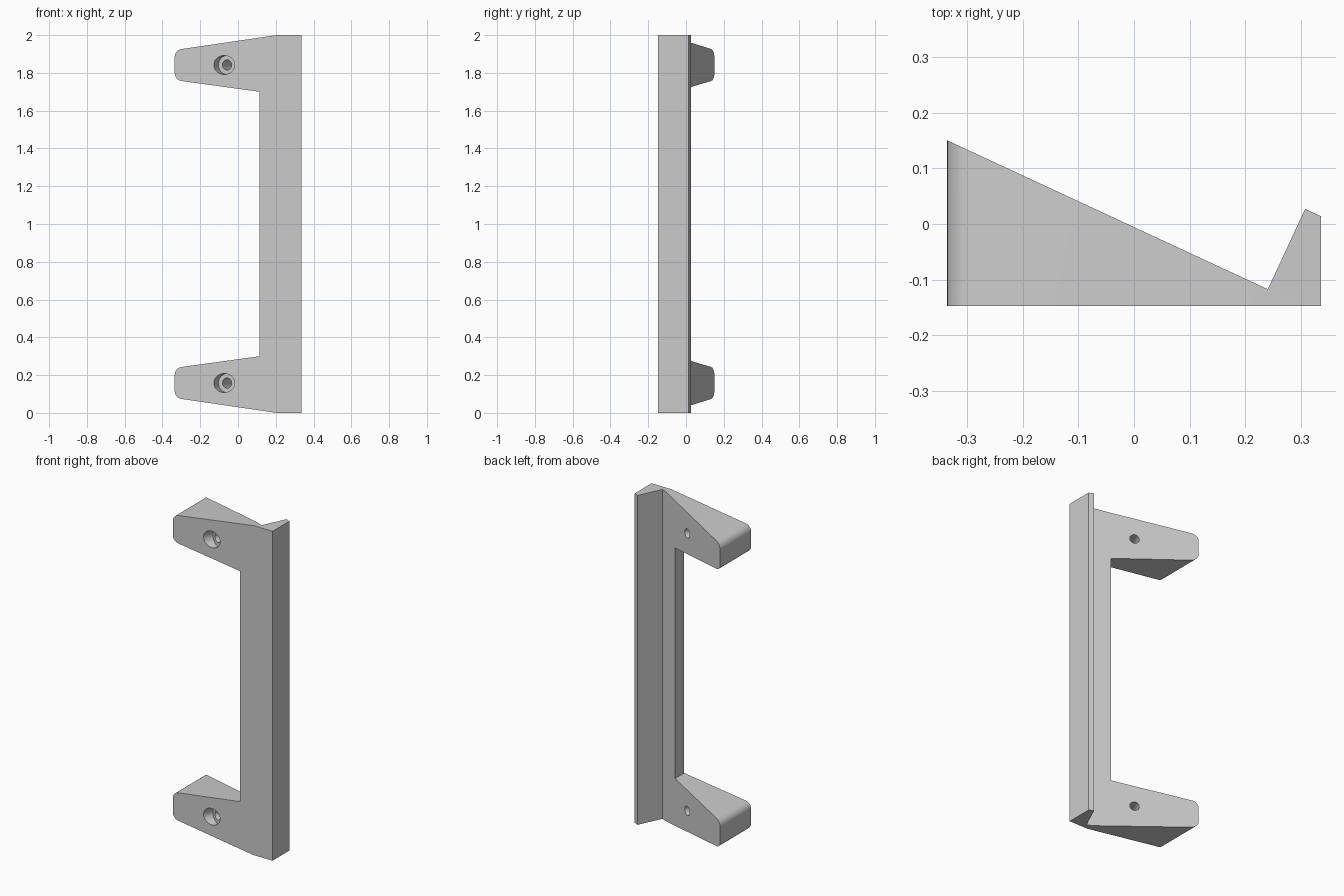
import bpy, bmesh, math
from mathutils import Vector

cube = bpy.data.objects.get("Cube")
if cube:
    bpy.data.objects.remove(cube)

grey = bpy.data.materials.new("plain_grey")
grey.use_nodes = True
colour = (0.6, 0.6, 0.6, 1)
grey.diffuse_color = colour
grey.node_tree.nodes["Principled BSDF"].inputs["Base Color"].default_value = colour


def prism(name, points, offset, round_x=None):
    """Extrude a flat outline; optionally round its corners at one x."""
    bm = bmesh.new()
    face = bm.faces.new([bm.verts.new(p) for p in points])
    new = bmesh.ops.extrude_face_region(bm, geom=[face])["geom"]
    bmesh.ops.translate(bm, vec=offset,
                        verts=[v for v in new if isinstance(v, bmesh.types.BMVert)])
    if round_x is not None:
        along = Vector(offset).normalized()
        edges = [e for e in bm.edges
                 if all(abs(v.co.x - round_x) < 1e-4 for v in e.verts)
                 and abs((e.verts[0].co - e.verts[1].co).normalized().dot(along)) > 0.99]
        bmesh.ops.bevel(bm, geom=edges, offset=0.036, segments=8,
                        profile=0.5, affect='EDGES')
    bmesh.ops.recalc_face_normals(bm, faces=bm.faces)
    mesh = bpy.data.meshes.new(name)
    bm.to_mesh(mesh)
    bm.free()
    mesh.materials.append(grey)
    ob = bpy.data.objects.new(name, mesh)
    bpy.context.collection.objects.link(ob)
    return ob


def boolean(target, helper, operation):
    mod = target.modifiers.new(helper.name, 'BOOLEAN')
    mod.operation, mod.object, mod.solver = operation, helper, 'EXACT'
    bpy.context.view_layer.objects.active = target
    bpy.ops.object.modifier_apply(modifier=mod.name)
    bpy.data.objects.remove(helper)


# Wedge and lip cross-section, run the full height
left, right, front = -0.335, 0.335, -0.147
section = [(left, front), (right, front), (right, 0.014), (0.307, 0.027),
           (0.24, -0.117), (left, 0.15)]
bracket = prism("angled_bracket", [(x, y, 0) for x, y in section], (0, 0, 2))

# Front outline: upright with two tapered arms, mirrored about mid height
upper = [(right, 2), (0.205, 2), (left, 1.921), (left, 1.762), (0.115, 1.70)]
outline = upper + [(x, 2 - z) for x, z in reversed(upper)]
trim = prism("outline_trim", [(x, -0.4, z) for x, z in outline], (0, 0.8, 0), left)
boolean(bracket, trim, 'INTERSECT')

# Counterbored screw holes, square to the sloping back
axis = Vector((0.421, 0.907, 0)).normalized()
turn = axis.to_track_quat('Z', 'Y')


def drill(z, radius, start, end):
    mouth = Vector((-0.073, front, z))
    bpy.ops.mesh.primitive_cylinder_add(
        vertices=32, radius=radius, depth=end - start,
        location=mouth + axis * (start + end) / 2, rotation=turn.to_euler())
    cutter = bpy.context.object
    cutter.name = "drill"
    cutter.data.materials.append(grey)
    boolean(bracket, cutter, 'DIFFERENCE')


for z in (0.158, 1.842):
    drill(z, 0.05, -0.1, 0.036)
    drill(z, 0.027, -0.1, 0.35)

bpy.ops.object.select_all(action='DESELECT')
bracket.select_set(True)
bpy.context.view_layer.objects.active = bracket
bpy.ops.object.shade_smooth_by_angle(angle=math.radians(30))
